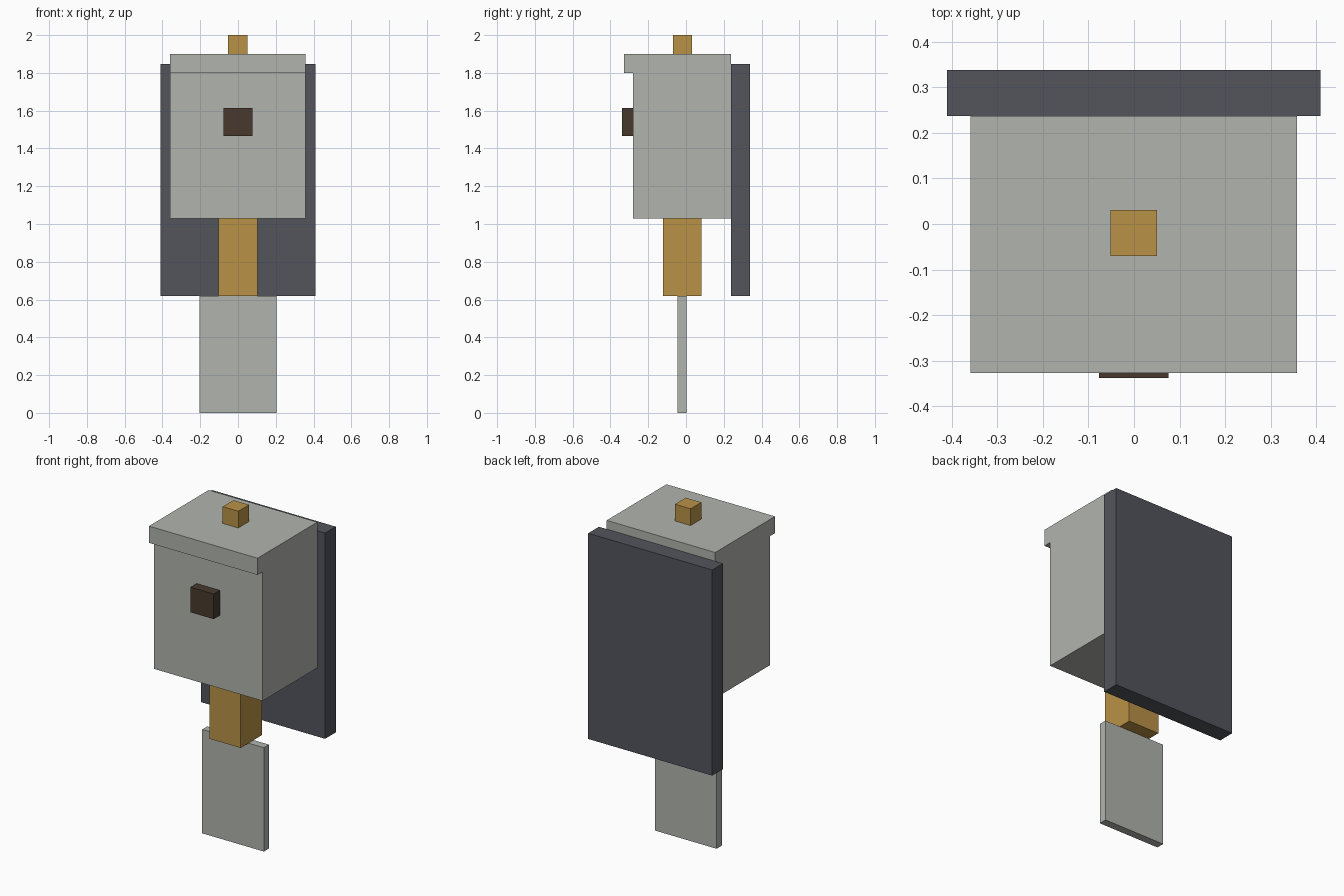
import bpy
import bmesh

if "Cube" in bpy.data.objects:
    bpy.data.objects.remove(bpy.data.objects["Cube"])


def material(name, rgb):
    m = bpy.data.materials.new(name)
    m.diffuse_color = (*rgb, 1.0)
    m.use_nodes = True
    m.node_tree.nodes["Principled BSDF"].inputs["Base Color"].default_value = m.diffuse_color
    return m


grey = material("pale grey", (0.44, 0.456, 0.42))
gold = material("ochre gold", (0.49, 0.287, 0.061))
brown = material("dark brown", (0.065, 0.042, 0.027))
slate = material("slate", (0.084, 0.089, 0.107))


def extrude_profile(name, profile, x0, x1, mat):
    """Extrude a closed (y, z) outline along x."""
    bm = bmesh.new()
    face = bm.faces.new([bm.verts.new((x0, y, z)) for y, z in profile])
    moved = bmesh.ops.extrude_face_region(bm, geom=[face])["geom"]
    verts = [v for v in moved if isinstance(v, bmesh.types.BMVert)]
    bmesh.ops.translate(bm, verts=verts, vec=(x1 - x0, 0, 0))
    bmesh.ops.recalc_face_normals(bm, faces=bm.faces)
    mesh = bpy.data.meshes.new(name)
    bm.to_mesh(mesh)
    bm.free()
    mesh.materials.append(mat)
    obj = bpy.data.objects.new(name, mesh)
    bpy.context.collection.objects.link(obj)
    return obj


def box(name, x, y, z, mat):
    outline = [(y[0], z[0]), (y[1], z[0]), (y[1], z[1]), (y[0], z[1])]
    return extrude_profile(name, outline, x[0], x[1], mat)


# Head block with an overhanging front brim
extrude_profile("head", [(-0.28, 1.03), (0.237, 1.03), (0.237, 1.90),
                         (-0.327, 1.90), (-0.327, 1.80), (-0.28, 1.80)],
                -0.359, 0.358, grey)

# Parts above and in front of the head
box("top_knob", (-0.052, 0.051), (-0.07, 0.031), (1.90, 2.0), gold)
box("nose", (-0.077, 0.076), (-0.338, -0.28), (1.465, 1.615), brown)

# Neck and lower body plate
box("neck", (-0.104, 0.102), (-0.121, 0.081), (0.62, 1.03), gold)
box("body_plate", (-0.204, 0.203), (-0.046, 0.002), (0.0, 0.62), grey)

# Tall panel behind the head
box("back_panel", (-0.41, 0.409), (0.237, 0.338), (0.62, 1.848), slate)
